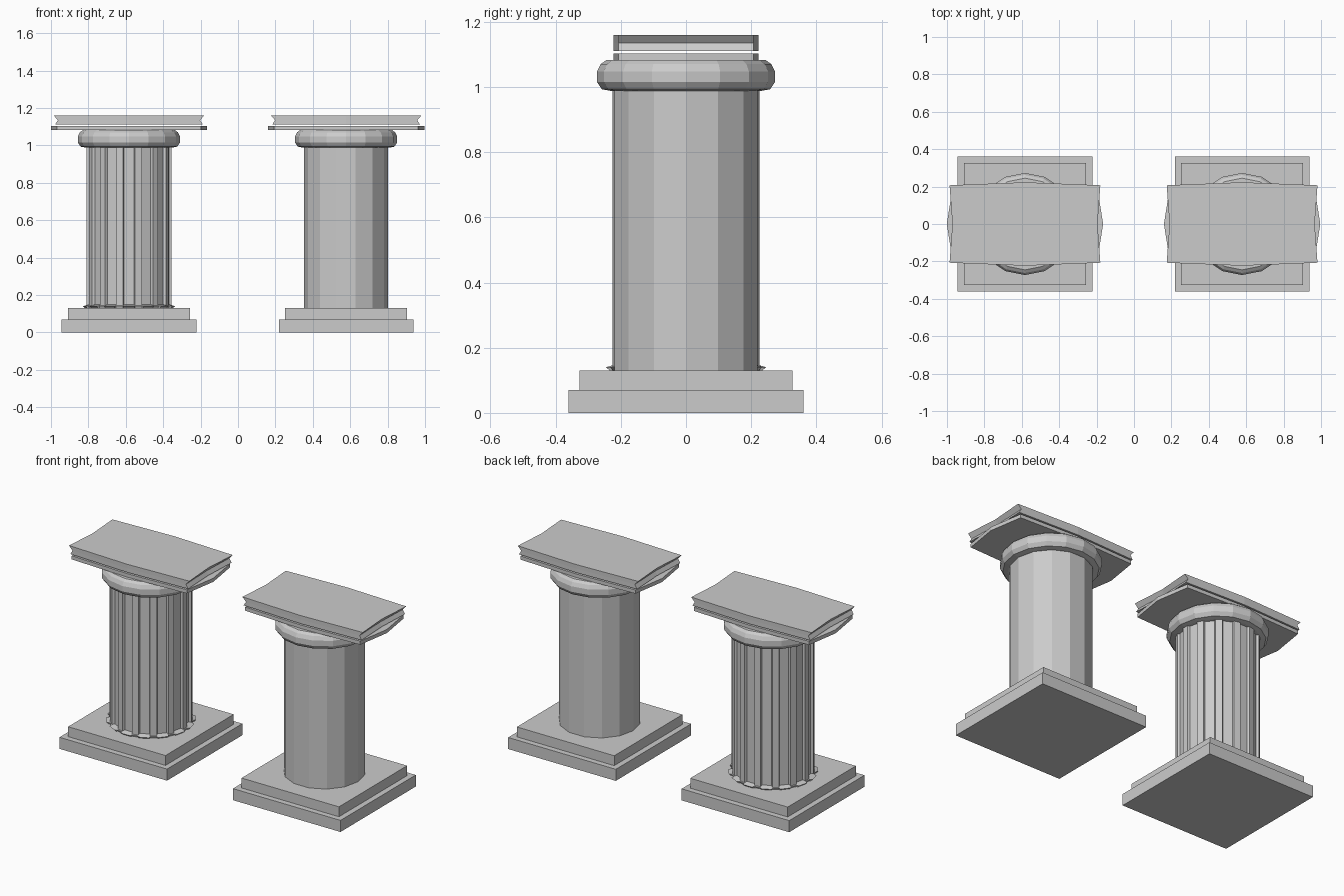
import bpy, bmesh
from math import cos, sin, tau

if "Cube" in bpy.data.objects:
    bpy.data.objects.remove(bpy.data.objects["Cube"])

GREY = (0.6, 0.6, 0.6, 1)
stone = bpy.data.materials.new("grey stone")
stone.diffuse_color = GREY
stone.use_nodes = True
stone.node_tree.nodes["Principled BSDF"].inputs["Base Color"].default_value = GREY


def loft(name, rings, x):
    """Skin a stack of equally long point rings and cap both ends."""
    bm = bmesh.new()
    loops = [[bm.verts.new(p) for p in ring] for ring in rings]
    n = len(loops[0])
    for low, high in zip(loops, loops[1:]):
        for i in range(n):
            j = (i + 1) % n
            bm.faces.new((low[i], low[j], high[j], high[i]))
    bm.faces.new(loops[0][::-1])
    bm.faces.new(loops[-1])
    bmesh.ops.recalc_face_normals(bm, faces=bm.faces)
    mesh = bpy.data.meshes.new(name)
    bm.to_mesh(mesh)
    bm.free()
    mesh.materials.append(stone)
    obj = bpy.data.objects.new(name, mesh)
    obj.location.x = x
    bpy.context.collection.objects.link(obj)
    return obj


def circle(r, z, n, turn=0.0):
    return [(r * cos(tau * (i + turn) / n), r * sin(tau * (i + turn) / n), z)
            for i in range(n)]


def square(h, z):
    return [(-h, -h, z), (h, -h, z), (h, h, z), (-h, h, z)]


def slab(corner, end, z):
    """Rectangle with bowed long sides and ends that reach a given middle."""
    side, bow = 0.207, 0.223
    return [(-corner, -side, z), (0, -bow, z), (corner, -side, z), (end, 0, z),
            (corner, side, z), (0, bow, z), (-corner, side, z), (-end, 0, z)]


def fluted(z, ridge, groove, n=14):
    """Ring of narrow ridges with wide flat grooves between them."""
    ring = []
    for i in range(n):
        for r, t in ((ridge, -0.18), (ridge, 0.18), (groove, 0.23), (groove, 0.77)):
            a = tau * (i + t) / n
            ring.append((r * cos(a), r * sin(a), z))
    return ring


for side, x in (("right", -0.583), ("left", 0.578)):
    # Stepped base
    loft(side + "_base_lower", [square(0.36, 0), square(0.36, 0.07)], x)
    loft(side + "_base_upper", [square(0.326, 0.07), square(0.326, 0.13)], x)

    # Shaft: fluted on one column, plain on the other
    if side == "right":
        loft("right_fluted_shaft", [fluted(0.13, 0.228, 0.214),
                                    fluted(0.99, 0.228, 0.214)], x)
        loft("right_shaft_foot", [fluted(0.13, 0.228, 0.236),
                                  fluted(0.14, 0.232, 0.247),
                                  fluted(0.148, 0.222, 0.216)], x)
    else:
        loft("left_plain_shaft", [circle(0.225, 0.13, 14), circle(0.225, 0.99, 14)], x)

    # Rounded cushion
    profile = ((0.232, 0.988), (0.258, 0.993), (0.273, 1.015),
               (0.273, 1.048), (0.262, 1.07), (0.245, 1.082))
    cushion = loft(side + "_cushion", [circle(r, z, 16) for r, z in profile], x)

    # Lower plate with pointed ends, and the grooved top slab above it
    loft(side + "_lower_plate", [slab(0.385, 0.418, 1.081), slab(0.385, 0.418, 1.103)], x)
    loft(side + "_top_slab", [slab(0.395, 0.385, 1.111), slab(0.38, 0.372, 1.135),
                              slab(0.403, 0.388, 1.16)], x)
